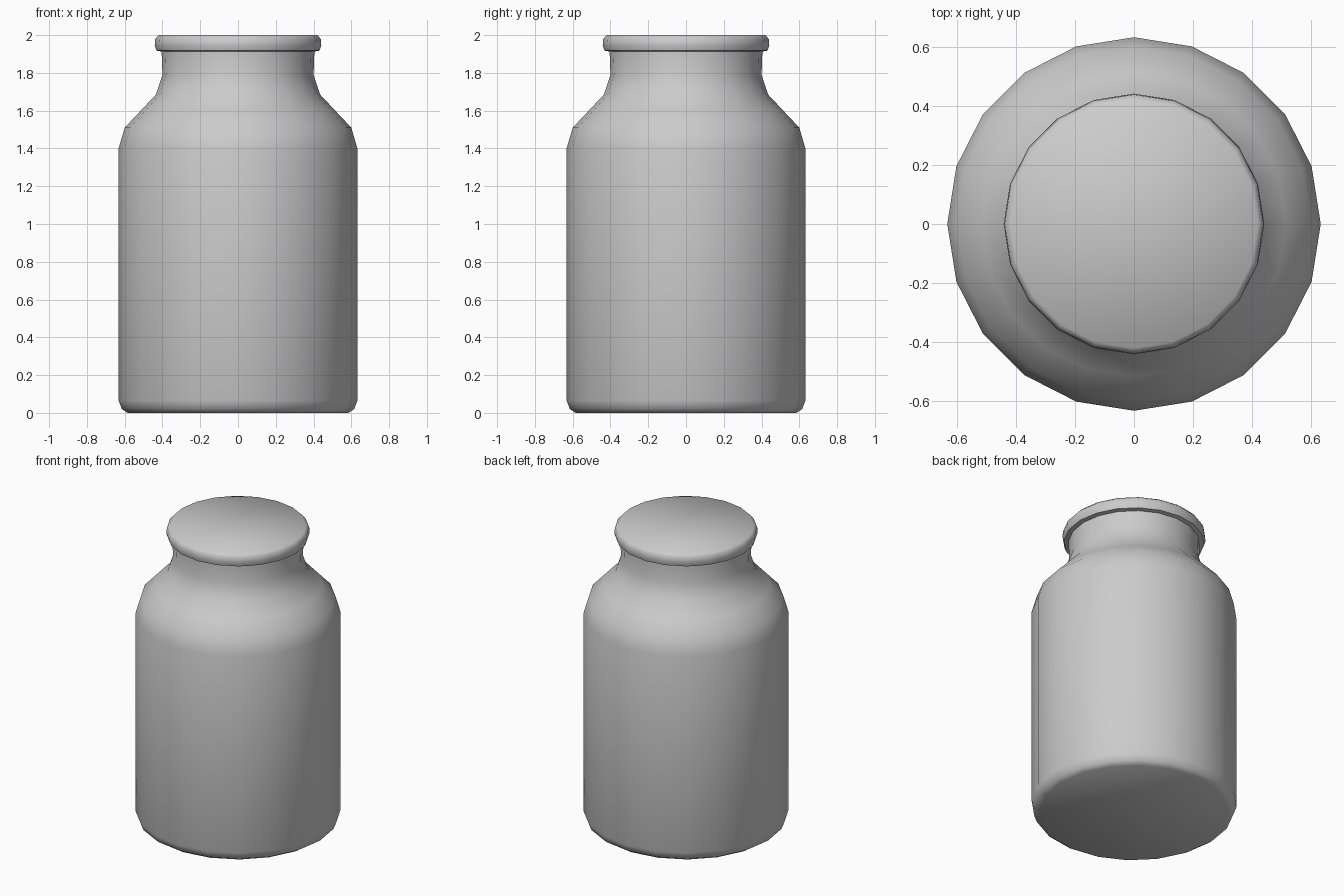
import bpy, bmesh, math

if "Cube" in bpy.data.objects:
    bpy.data.objects.remove(bpy.data.objects["Cube"])

SIDES = 20


def lathe(name, profile):
    """Revolve (radius, height) points into a closed, capped solid."""
    bm = bmesh.new()
    rings = []
    for r, z in profile:
        rings.append([bm.verts.new((r * math.cos(2 * math.pi * i / SIDES),
                                    r * math.sin(2 * math.pi * i / SIDES), z))
                      for i in range(SIDES)])
    for low, high in zip(rings, rings[1:]):
        for i in range(SIDES):
            j = (i + 1) % SIDES
            bm.faces.new((low[i], low[j], high[j], high[i]))
    bm.faces.new(rings[0][::-1])
    bm.faces.new(rings[-1])
    mesh = bpy.data.meshes.new(name)
    bm.to_mesh(mesh)
    bm.free()
    obj = bpy.data.objects.new(name, mesh)
    bpy.context.collection.objects.link(obj)
    bpy.ops.object.select_all(action='DESELECT')
    obj.select_set(True)
    bpy.context.view_layer.objects.active = obj
    bpy.ops.object.shade_smooth_by_angle(angle=math.radians(50))
    return obj


# Jar body: rounded base, straight wall, sloping shoulder and neck
lathe("jar_body", [
    (0.585, 0.0), (0.615, 0.02), (0.632, 0.065), (0.632, 1.40),
    (0.60, 1.51), (0.515, 1.60), (0.435, 1.685), (0.40, 1.79), (0.405, 1.93),
])

# Lid: flat disc with a softly rounded rim
lathe("lid", [
    (0.40, 1.912), (0.432, 1.918), (0.441, 1.945), (0.438, 1.98), (0.42, 2.0),
])
